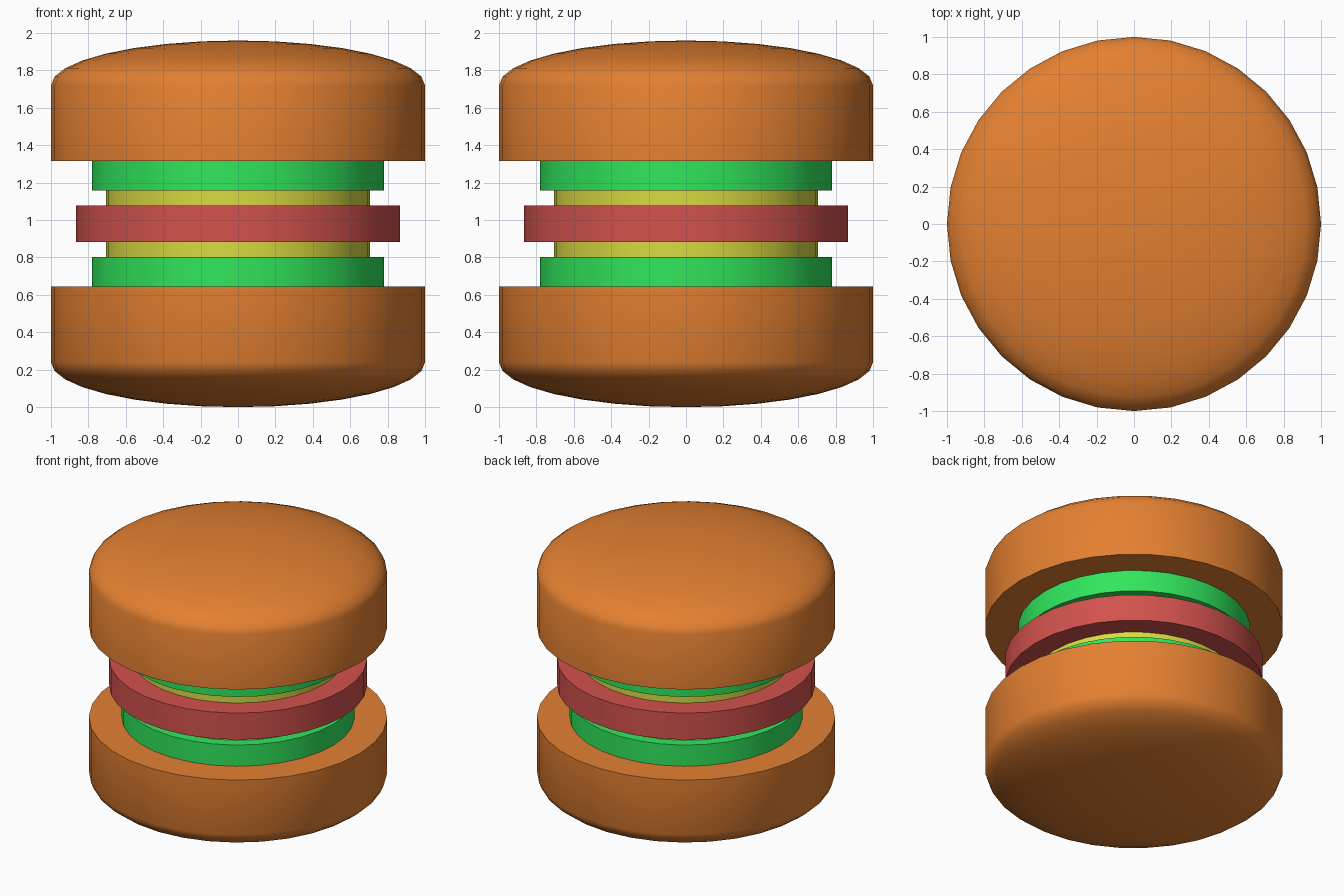
import bpy, bmesh, math

if "Cube" in bpy.data.objects:
    bpy.data.objects.remove(bpy.data.objects["Cube"])

SIDES = 32
MID = 0.98  # the stack mirrors about this height


def material(name, rgb):
    m = bpy.data.materials.new(name)
    m.diffuse_color = (*rgb, 1)
    m.use_nodes = True
    m.node_tree.nodes["Principled BSDF"].inputs["Base Color"].default_value = m.diffuse_color
    return m


BUN = material("bread orange", (0.77, 0.216, 0.031))
LEAF = material("leaf green", (0.03, 0.79, 0.107))
CHEESE = material("cheese yellow", (0.70, 0.70, 0.055))
MEAT = material("meat red", (0.65, 0.085, 0.075))


def lathe(name, profile, mat):
    """Revolve (radius, z) points; radius 0 makes a pole."""
    bm = bmesh.new()
    rings = []
    for r, z in profile:
        n = 1 if r == 0 else SIDES
        rings.append([bm.verts.new((r * math.cos(2 * math.pi * i / SIDES),
                                    r * math.sin(2 * math.pi * i / SIDES), z))
                      for i in range(n)])
    for a, b in zip(rings, rings[1:]):
        for i in range(SIDES):
            j = (i + 1) % SIDES
            if len(b) == 1:
                bm.faces.new((a[i], a[j], b[0]))
            else:
                bm.faces.new((a[i], a[j], b[j], b[i]))
    # flat caps on open ends
    for ring in (rings[0], rings[-1]):
        if len(ring) > 1:
            bm.faces.new(ring)
    bmesh.ops.recalc_face_normals(bm, faces=bm.faces[:])
    me = bpy.data.meshes.new(name)
    bm.to_mesh(me)
    bm.free()
    me.materials.append(mat)
    ob = bpy.data.objects.new(name, me)
    bpy.context.collection.objects.link(ob)
    bpy.ops.object.select_all(action='DESELECT')
    ob.select_set(True)
    bpy.context.view_layer.objects.active = ob
    bpy.ops.object.shade_smooth_by_angle(angle=math.radians(40))
    return ob


# Heights measured outward from the middle
dome = [(math.cos(k * math.pi / 16), 0.74 + 0.24 * math.sin(k * math.pi / 16))
        for k in range(8)] + [(0, 0.98)]
bun = [(1.0, 0.335)] + dome

# Buns, leaves and cheese in mirrored pairs
for side, s in (("upper", 1), ("lower", -1)):
    def place(pts):
        return [(r, MID + s * h) for r, h in pts]
    lathe(side + "_bun", place(bun), BUN)
    lathe(side + "_leaf", place([(0.78, 0.178), (0.78, 0.335)]), LEAF)
    lathe(side + "_cheese", place([(0.705, 0.098), (0.705, 0.178)]), CHEESE)

# Meat disc in the middle
lathe("patty", [(0.865, MID - 0.098), (0.865, MID + 0.098)], MEAT)
